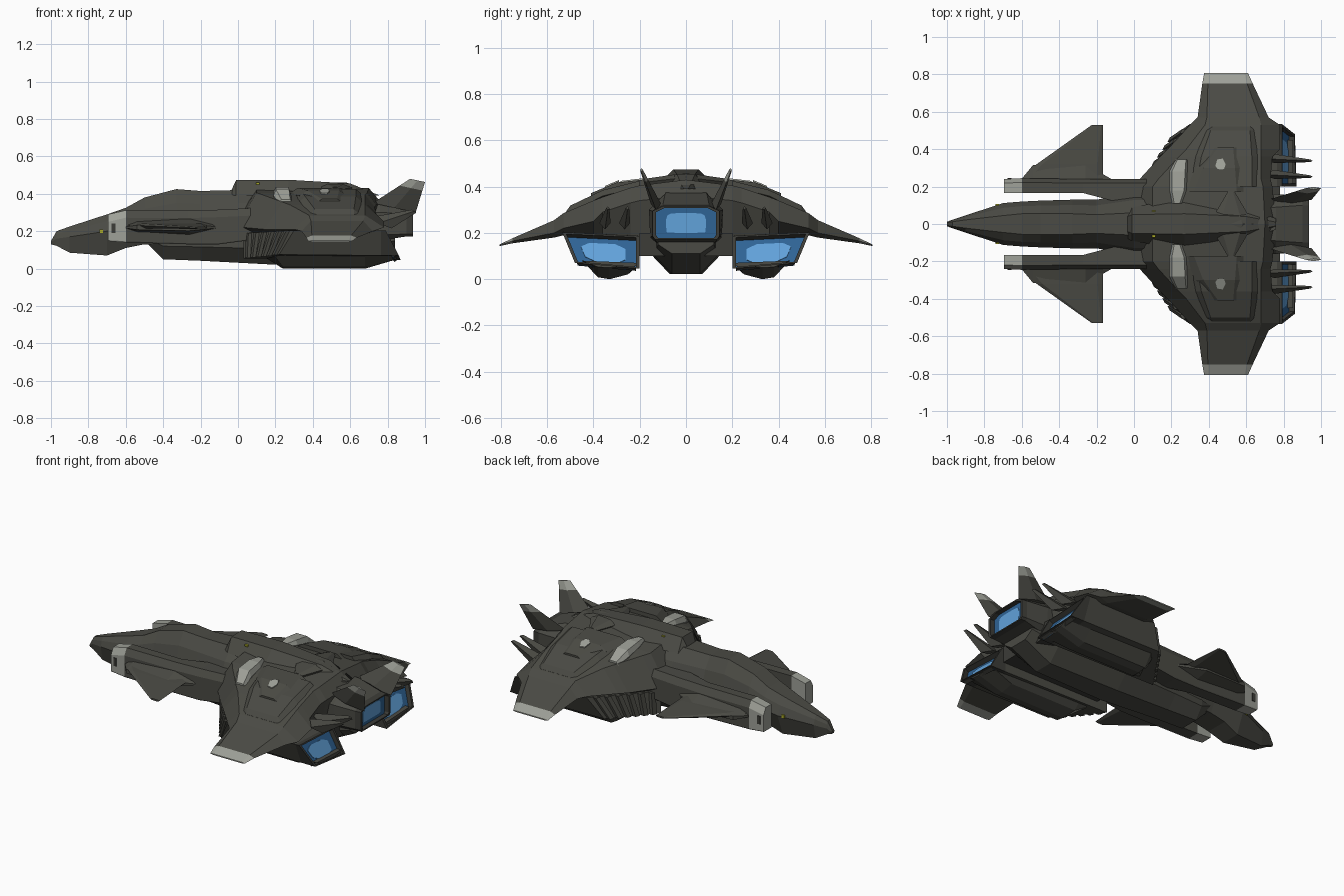
import bpy, bmesh
from mathutils import Vector

if "Cube" in bpy.data.objects:
    bpy.data.objects.remove(bpy.data.objects["Cube"])


def material(name, r, g, b):
    m = bpy.data.materials.new(name)
    m.diffuse_color = (r, g, b, 1)
    m.use_nodes = True
    m.node_tree.nodes["Principled BSDF"].inputs["Base Color"].default_value = m.diffuse_color
    return m


HULL, DARK, LIGHT, BLUE, PALE, YELLOW = range(6)
MATS = [material("hull_grey", .069, .069, .058), material("dark_grey", .045, .045, .039),
        material("light_grey", .34, .35, .31), material("engine_blue", .028, .125, .3),
        material("glow_blue", .12, .36, .7), material("marking_yellow", .4, .4, .02)]


def loft(name, rings, mats=HULL, mirror=True, start_cap=True):
    """Skin a row of equal-sized rings; mats is one colour or one per span."""
    spans = len(rings) - 1
    mats = [mats] * spans if isinstance(mats, int) else mats
    bm = bmesh.new()
    vs = [[bm.verts.new(p) for p in r] for r in rings]
    n = len(vs[0])
    for s in range(spans):
        for i in range(n):
            j = (i + 1) % n
            f = bm.faces.new((vs[s][i], vs[s][j], vs[s + 1][j], vs[s + 1][i]))
            f.material_index = mats[s]
    if start_cap:
        bm.faces.new(vs[0][::-1]).material_index = mats[0]
    bm.faces.new(vs[-1]).material_index = mats[-1]
    bmesh.ops.recalc_face_normals(bm, faces=bm.faces)
    me = bpy.data.meshes.new(name)
    bm.to_mesh(me)
    bm.free()
    for m in MATS:
        me.materials.append(m)
    ob = bpy.data.objects.new(name, me)
    bpy.context.collection.objects.link(ob)
    if mirror:
        mod = ob.modifiers.new("mirror", 'MIRROR')
        mod.use_axis = (False, True, False)
    return ob


def sym(x, *half):
    """Left-right symmetric cross-section at x, half given top to bottom."""
    return [(x, y, z) for y, z in half] + [(x, -y, z) for y, z in reversed(half)]


def span(y, xf, xr, zt, zm, zb, b, br=None, zr=None):
    """Bevelled wing-like section at y; br and zr override the rear edge."""
    br, zr = br or b, zr or zm
    return [(xf, y, zm), (xf + b, y, zt), (xr - br, y, zt),
            (xr, y, zr), (xr - br, y, zb), (xf + b, y, zb)]


def box(name, x0, x1, y0, y1, z0, z1, mat=HULL):
    return loft(name, [[(x, y0, z0), (x, y1, z0), (x, y1, z1), (x, y0, z1)] for x in (x0, x1)], mat)


def blade(name, root, tip, t, mats=(HULL, LIGHT), split=.72):
    """Thin fin from root (x0,z0,x1,z1,y) to tip; outer part in second colour."""
    def ring(k):
        a, b, c, d, y = [p + (q - p) * k for p, q in zip(root, tip)]
        w = t * (1 - .7 * k)
        mx, mz = (a + c) / 2, (b + d) / 2
        return [(a, y, b), (mx, y + w, mz), (c, y, d), (mx, y - w, mz)]
    loft(name, [ring(0), ring(split), ring(1)], list(mats))


def engine(name, rings, out, depth, mirror):
    """Engine shell with a rimmed, recessed exhaust holding a glowing plate."""
    pts, out = [Vector(p) for p in rings[-1]], Vector(out)
    c = sum(pts, Vector()) / len(pts)
    lip = [c + (p - c) * .9 for p in pts]
    floor = [p - out * depth for p in lip]
    loft(name, rings + [lip, floor], [HULL] * (len(rings) - 2) + [DARK] * 3, mirror)
    loft(name + "_nozzle", [floor, [p + out * .006 for p in floor]], BLUE, mirror)
    core, c = [], c - out * depth
    for p, q in zip(floor, floor[1:] + floor[:1]):
        core += [c + (p.lerp(q, k) - c) * .66 for k in (.22, .78)]
    loft(name + "_core", [core, [p + out * .009 for p in core]], PALE, mirror)


# Central fuselage with nose
stations = [(-1, .008, .147, .012, .14, .008, .13), (-.97, .012, .20, .023, .16, .015, .122),
            (-.9, .022, .225, .046, .17, .03, .085), (-.7, .045, .29, .112, .20, .06, .07),
            (-.6, .055, .325, .12, .22, .07, .11), (-.5, .055, .38, .125, .23, .07, .13),
            (-.33, .055, .425, .13, .24, .08, .13), (-.2, .05, .415, .13, .24, .08, .13),
            (0, .06, .42, .17, .25, .1, .13), (.7, .06, .41, .17, .25, .1, .13)]
loft("fuselage", [sym(x, (yt, zt), (yt + .62 * (yc - yt), zt + .4 * (zc - zt)), (yc, zc), (yb, zb))
                  for x, yt, zt, yc, zc, yb, zb in stations], mirror=False)

# Belly keel
loft("keel", [sym(x, (w, .16), (w, (.15 + z) / 2 + .02), (b, z)) for x, w, b, z in
              [(-.48, .09, .05, .13), (-.4, .11, .06, .05), (-.2, .125, .06, .042), (.18, .15, .07, .022),
               (.66, .14, .06, .022), (.84, .12, .06, .11)]], mirror=False)
box("rear_bridge", .1, .78, 0, .2, .1, .2, DARK)

# Dorsal spine with cross arms
loft("spine", [sym(x, (t, z), (b, .39)) for x, t, b, z in
               [(-.035, .04, .08, .42), (-.01, .05, .09, .473), (.27, .055, .14, .475),
                (.6, .04, .08, .455), (.76, .01, .03, .39)]], mirror=False)
loft("spine_arms", [span(0, .4, .64, .46, .44, .38, .06), span(.17, .5, .54, .435, .42, .38, .01)],
     start_cap=False)

# Main deck and wings, light tips
deck = [(0, 0, .76, .43, .3, .14, .1, .06, .36), (.2, 0, .74, .405, .24, .15, .1, .05, .34),
        (.24, .03, .73, .395, .22, .17, .1, .05, .33), (.36, .14, .74, .355, .21, .18, .1, .06, .29),
        (.4, .18, .78, .34, .21, .18, .1, .1, .25), (.53, .3, .78, .285, .21, .19, .08, .1, .22),
        (.57, .34, .72, .255, .2, .18, .05), (.75, .365, .635, .177, .165, .155, .03),
        (.806, .375, .61, .15, .147, .143, .02)]
loft("wing_deck", [span(*s) for s in deck], [HULL] * 7 + [LIGHT], start_cap=False)

# Raised armour and shoulders
loft("armour_plate", [span(.2, .3, .66, .425, .4, .38, .03), span(.36, .33, .66, .385, .36, .33, .03),
                      span(.5, .38, .65, .318, .29, .27, .03), span(.52, .4, .64, .29, .28, .26, .02)])
loft("shoulder", [span(.17, .27, .6, .432, .4, .38, .05), span(.3, .33, .58, .418, .39, .36, .04),
                  span(.41, .43, .55, .372, .36, .33, .02)])
loft("shoulder_band", [span(.11, .205, .255, .432, .42, .38, .01), span(.18, .19, .28, .437, .41, .38, .012),
                       span(.28, .19, .285, .425, .39, .34, .012), span(.345, .22, .29, .37, .35, .33, .012)],
     LIGHT)
hexagon = [(.435, .31), (.45, .29), (.48, .29), (.49, .32), (.475, .35), (.445, .345)]
loft("shoulder_patch", [[(x, y, .418 - .418 * (y - .3) + h) for x, y in hexagon]
                        for h in (-.002, .006)], LIGHT)


# Side pods with light noses, fairings and canards
def pod_ring(x, y0, y1, z0, z1):
    return [(x, y0, z0), (x, y1 - .003, z0), (x, y1, z0 + .006), (x, y1, z1 - .04),
            (x, y1 - .022, z1), (x, y0, z1)]


loft("side_pod", [pod_ring(-.695, .165, .24, .147, .29), pod_ring(-.6, .165, .245, .14, .312),
                  pod_ring(-.27, .165, .24, .13, .31), pod_ring(-.1, .12, .24, .13, .315),
                  pod_ring(.2, .12, .24, .17, .33)], [LIGHT, HULL, HULL, HULL])
box("pod_sensor", -.675, -.655, .235, .246, .19, .24, DARK)
loft("pod_fairing", [[(x, .23, .225 - h), (x, y, .22 - h * .4), (x, y, .22 + h * .4), (x, .23, .225 + h)]
                     for x, y, h in [(-.6, .242, .01), (-.54, .315, .03), (-.26, .32, .045), (-.12, .24, .01)]])
loft("canard", [span(.23, -.6, -.165, .245, .235, .22, .03), span(.32, -.52, -.165, .24, .23, .215, .03),
                span(.53, -.225, -.165, .222, .217, .212, .01)])

# Outboard engines: raked intake, tilted exhaust
front = [(.03, .2, .19), (.3, .535, .205), (.22, .48, .075), (.03, .2, .055)]
rear = [(.79, .2, .187), (.79, .535, .203), (.86, .48, .07), (.87, .2, .045)]
engine("side_engine", [front, [(.765, y, z) for x, y, z in rear], rear], (.87, 0, .49), .035, True)
loft("engine_belly", [[(x, .2, .07), (x, .2 + i, .07 - d * .7), (x + s, .33, .07 - d),
                       (x + s, .38, .07 - d * .88), (x + s * 1.5, .45, .08)] for x, i, d, s in
                      [(.14, .02, .01, .06), (.22, .05, .07, .02), (.68, .05, .07, 0), (.85, .02, .02, 0)]])

# Intake slats
for k in range(6):
    u = .08 + k * .15
    top, low = [Vector(front[a]).lerp(Vector(front[b]), u) for a, b in ((0, 1), (3, 2))]
    loft("intake_slat", [[p + Vector(o) for o in ((-.008, .006, 0), (.012, .008, 0), (.022, .03, 0), (.004, .03, 0))]
                         for p in (low, top)], HULL)

# Centre engine
engine("centre_engine", [sym(.55, (.07, .4), (.15, .3), (.15, .18), (.12, .15)),
                         sym(.76, (.09, .37), (.16, .3), (.155, .18), (.12, .15)),
                         sym(.9, (.1, .322), (.148, .295), (.148, .185), (.135, .172)),
                         sym(.935, (.1, .316), (.144, .295), (.144, .185), (.135, .172))],
       (1, 0, 0), .035, False)

# Tail fins and rear spikes
blade("tail_fin", (.72, .35, .95, .3, .13), (.92, .48, 1.0, .463, .192), .022)
for y in (.265, .35):
    blade("rear_spike", (.68, .27, .82, .215, y), (.93, .315, .955, .3, y - .012), .024, (HULL, HULL))

# Small yellow markings
box("nose_marking", -.74, -.722, .098, .106, .19, .21, YELLOW)
box("spine_marking", .095, .115, .06, .072, .45, .46, YELLOW)
